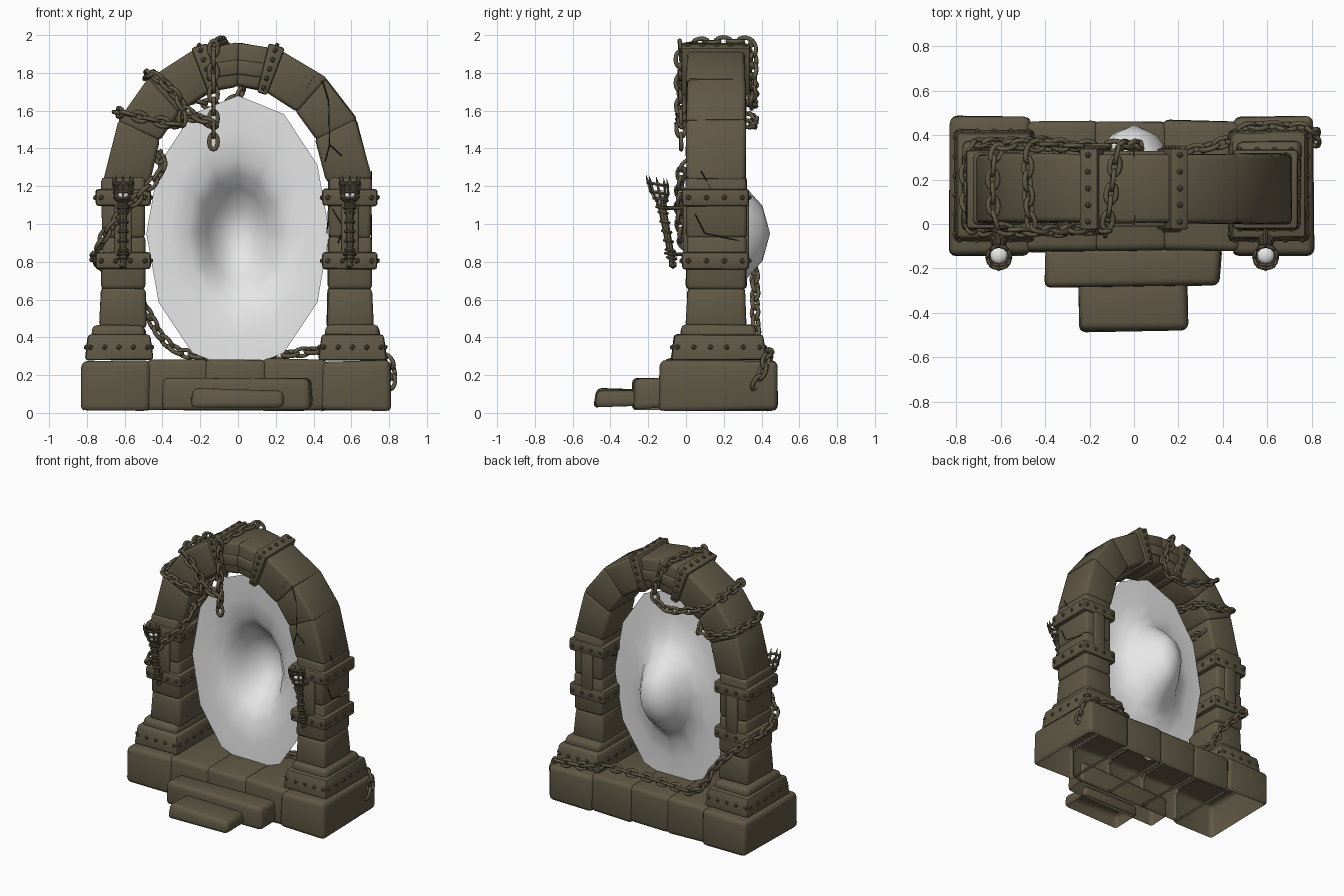
import bpy, bmesh, math, random
from mathutils import Vector, Matrix

if "Cube" in bpy.data.objects:
    bpy.data.objects.remove(bpy.data.objects["Cube"])

random.seed(4)

def material(name, c):
    m = bpy.data.materials.new(name)
    m.diffuse_color = (*c, 1)
    m.use_nodes = True
    m.node_tree.nodes["Principled BSDF"].inputs["Base Color"].default_value = m.diffuse_color
    return m

STONE = material("brown_stone", (0.118, 0.098, 0.060))
WHITE = material("portal_white", (0.8, 0.8, 0.8))
DARK = material("crack_dark", (0.012, 0.012, 0.008))

def finish(name, bm, mat=STONE, angle=50):
    me = bpy.data.meshes.new(name)
    bm.to_mesh(me)
    bm.free()
    me.materials.append(mat)
    me.shade_smooth()
    me.set_sharp_from_angle(angle=math.radians(angle))
    ob = bpy.data.objects.new(name, me)
    bpy.context.collection.objects.link(ob)
    return ob

def hexa(fn, bevel, jitter=0.0, seg=2):
    """Bevelled six-sided block; fn maps unit (u, v, w) corners to positions."""
    bm = bmesh.new()
    bmesh.ops.create_cube(bm, size=1)
    for v in bm.verts:
        v.co = Vector(fn(*(round(c + 0.5) for c in v.co)))
        v.co += Vector([random.uniform(-jitter, jitter) for _ in range(3)])
    bmesh.ops.bevel(bm, geom=bm.edges[:], offset=bevel, segments=seg, profile=0.5,
                    affect='EDGES', clamp_overlap=True)
    bmesh.ops.recalc_face_normals(bm, faces=bm.faces[:])
    return bm

def box(x0, x1, y0, y1, z0, z1, inset=0.0):
    def fn(u, v, w):
        k = inset * w
        return (x1 - k if u else x0 + k, y1 - k if v else y0 + k, z1 if w else z0)
    return fn

def drop_faces(bm, dirs):
    bm.normal_update()
    gone = [f for f in bm.faces if any(f.normal.dot(Vector(d)) > 0.93 for d in dirs)]
    bmesh.ops.delete(bm, geom=gone, context='FACES')

def rod(bm, p, q, r1, r2=None, n=8):
    p, q = Vector(p), Vector(q)
    d = q - p
    m = Matrix.Translation((p + q) / 2) @ d.to_track_quat('Z', 'Y').to_matrix().to_4x4()
    bmesh.ops.create_cone(bm, cap_ends=True, segments=n, radius1=r1,
                          radius2=r1 if r2 is None else r2, depth=d.length, matrix=m)

def ball(bm, p, r):
    bmesh.ops.create_icosphere(bm, subdivisions=1, radius=r, matrix=Matrix.Translation(p))

def ring(bm, c, T, N, a, b, r, n=12, k=6):
    """Oval ring in the plane of T and N."""
    B = T.cross(N)
    rows = []
    for i in range(n):
        t = 2 * math.pi * i / n
        out = (T * math.cos(t) * b + N * math.sin(t) * a).normalized()
        p = c + T * a * math.cos(t) + N * b * math.sin(t)
        rows.append([bm.verts.new(p + out * r * math.cos(s) + B * r * math.sin(s))
                     for s in (2 * math.pi * j / k for j in range(k))])
    for i in range(n):
        A, C = rows[i], rows[(i + 1) % n]
        for j in range(k):
            bm.faces.new((A[j], A[(j + 1) % k], C[(j + 1) % k], C[j]))

def chain(name, pts, pitch=0.062):
    P = [Vector(p) for p in pts]
    P = [2 * P[0] - P[1]] + P + [2 * P[-1] - P[-2]]
    dense = []
    for i in range(1, len(P) - 2):
        a, b, c, d = P[i - 1:i + 3]
        for t in (k / 30 for k in range(30)):
            dense.append(0.5 * (2 * b + (c - a) * t + (2 * a - 5 * b + 4 * c - d) * t * t
                                + (3 * b - a - 3 * c + d) * t ** 3))
    bm = bmesh.new()
    run, count = 0.0, 0
    for p, q in zip(dense, dense[1:]):
        run += (q - p).length
        if run >= pitch:
            run -= pitch
            T = (q - p).normalized()
            ref = Vector((0.3, 1, 0.2)) if abs(T.y) < 0.8 else Vector((1, 0, 0.3))
            N = T.cross(ref).normalized()
            N = Matrix.Rotation(0.35 + count % 2 * math.pi / 2, 3, T) @ N
            ring(bm, q, T, N, 0.042, 0.023, 0.0115)
            count += 1
    bmesh.ops.recalc_face_normals(bm, faces=bm.faces[:])
    finish(name, bm, angle=70)

# base blocks, hollow underneath, pressed together
xs = [-0.83, -0.48, -0.17, 0.14, 0.46, 0.81]
for i in range(5):
    end = i in (0, 4)
    x0, x1 = xs[i] - (0.016 if i else 0), xs[i + 1] + (0.016 if i < 4 else 0)
    bm = hexa(box(x0, x1, -0.14 if end else -0.125, 0.485 if end else 0.465,
                  0.01, 0.275 if end else 0.285, 0.004), 0.032, 0.006, 3)
    drop_faces(bm, [(0, 0, -1)] + ([(1, 0, 0)] if i < 4 else []) + ([(-1, 0, 0)] if i else []))
    finish(f"base_block_{i}", bm)
# front steps
for nm, b in (("upper_step", (-0.40, 0.39, -0.285, -0.10, 0.02, 0.18)),
              ("lower_step", (-0.25, 0.24, -0.485, -0.26, 0.03, 0.125))):
    bm = hexa(box(*b, 0.004), 0.03, 0.01, 3)
    drop_faces(bm, [(0, 0, -1)])
    finish(nm, bm)

def band(name, cx, hx, y0, y1, z0, z1, inset, nx, ny):
    """Metal band with rivets on all four sides."""
    bm = hexa(box(cx - hx, cx + hx, y0, y1, z0, z1, inset), 0.016, 0.002)
    z, k = (z0 + z1) / 2, inset / 2
    for i in range(nx):
        x = cx + (hx - 0.03) * (2 * i / (nx - 1) - 1)
        ball(bm, (x, y0 + k, z), 0.015)
        ball(bm, (x, y1 - k, z), 0.015)
    for i in range(ny):
        y = y0 + 0.035 + (y1 - y0 - 0.07) * i / (ny - 1)
        ball(bm, (cx - hx + k, y, z), 0.015)
        ball(bm, (cx + hx - k, y, z), 0.015)
    finish(name, bm, angle=40)

def torch(name, cx):
    def at(z, dx=0, dy=0):
        return Vector((cx + dx, -0.072 - (z - 0.8) * 0.19 + dy, z - dy * 0.19))
    bm = bmesh.new()
    rod(bm, at(0.80), at(1.11), 0.017, 0.022)
    ball(bm, at(0.785), 0.023)
    X, Y = Vector((1, 0, 0)), Vector((0, 1, -0.19)).normalized()
    for z in (0.82, 0.86, 0.91, 0.96, 1.01, 1.06, 1.10):
        ring(bm, at(z), X, Y, 0.022, 0.022, 0.009)
    for z, r in ((1.13, 0.036), (1.165, 0.047), (1.21, 0.052)):
        ring(bm, at(z), X, Y, r, r, 0.009)
    for i in range(8):
        c, s = math.cos(i * math.pi / 4), math.sin(i * math.pi / 4)
        a, b, d = (at(z, c * r, s * r) for z, r in ((1.11, 0.022), (1.165, 0.047), (1.21, 0.052)))
        rod(bm, a, b, 0.007, n=5)
        rod(bm, b, d, 0.007, n=5)
        rod(bm, d, at(1.25, c * 0.055, s * 0.055), 0.009, 0.001, n=5)
    for z in (0.84, 1.085):          # wall brackets
        rod(bm, at(z), (cx, 0.0, z), 0.01)
        ring(bm, at(z), X, Y, 0.03, 0.03, 0.008)
    finish(name, bm, angle=40)
    bm = bmesh.new()
    bmesh.ops.create_icosphere(bm, subdivisions=2, radius=0.043,
                               matrix=Matrix.Translation(at(1.155)) @ Matrix.Diagonal((1, 1, 0.6, 1)))
    finish(name + "_ember", bm, WHITE)

# pillars with plinths, bands, straps and torches
for s, side in ((-1, "left"), (1, "right")):
    cx, px = s * 0.60 - 0.008, s * 0.618 - 0.012
    band(f"{side}_plinth_band", px, 0.182, -0.08, 0.425, 0.28, 0.415, 0.018, 5, 6)
    finish(f"{side}_plinth_cap", hexa(box(px - 0.147, px + 0.147, -0.035, 0.375, 0.39, 0.465, 0.01), 0.025, 0.005))
    for i, (z0, z1, h, k) in enumerate(((0.45, 0.665, 0.125, 0.01), (0.655, 0.935, 0.116, 0.002),
                                        (0.925, 1.25, 0.114, 0.0))):
        finish(f"{side}_pillar_block_{i}",
               hexa(box(cx - h, cx + h, 0.0, 0.32, z0, z1, k), 0.022, 0.005))
    for i, z in enumerate((0.805, 1.14)):
        band(f"{side}_pillar_band_{i}", cx, 0.146, -0.022, 0.333, z - 0.045, z + 0.045, 0, 4, 4)
    for nm, y0, y1 in (("front", -0.015, 0.02), ("back", 0.30, 0.334)):
        finish(f"{side}_{nm}_strap", hexa(box(cx - 0.045, cx + 0.045, y0, y1, 0.83, 1.11), 0.008))
    torch(f"{side}_torch", cx)

# arch stones
def arch_pt(deg, r, y):
    t = math.radians(deg)     # r: 0 inner edge, 1 outer edge
    return Vector((-math.cos(t) * (0.466 + 0.236 * r), y, 1.2 + math.sin(t) * (0.53 + 0.225 * r)))

def arch_piece(a0, a1, r0, r1, y0, y1, bevel, jit=0.0):
    return hexa(lambda u, v, w: arch_pt(a1 if u else a0, r1 if w else r0, y1 if v else y0), bevel, jit)

joints = [3, 27, 48, 71, 90, 109, 131, 152, 177]
for i, (a, b) in enumerate(zip(joints, joints[1:])):
    finish(f"arch_stone_{i}", arch_piece(a - 0.7, b + 0.7, 0, 1.035, 0.005, 0.315, 0.022, 0.005))
# riveted keystone straps
for nm, a, b in (("left", 70, 77), ("right", 103, 110)):
    bm = arch_piece(a, b, -0.08, 1.10, -0.025, 0.34, 0.012)
    m = (a + b) / 2
    for i in range(5):
        for y in (-0.025, 0.34):
            ball(bm, arch_pt(m, 0.06 + 0.23 * i, y), 0.015)
        ball(bm, arch_pt(m, 1.10, 0.01 + 0.075 * i), 0.015)
    finish(f"{nm}_keystone_strap", bm, angle=40)
for i, (a, b) in enumerate(((76, 90), (90, 104))):
    finish(f"keystone_rim_{i}", arch_piece(a, b, 0.28, 0.62, -0.012, 0.328, 0.008))

# portal: twelve-sided funnel
bm = bmesh.new()
rows = []
for f, y in ((1, 0.15), (0.75, 0.155), (0.55, 0.18), (0.43, 0.235), (0.33, 0.32), (0.2, 0.405)):
    rows.append([bm.verts.new((0.485 * f * math.sin(t), y, 0.95 + 0.73 * f * math.cos(t)))
                 for t in (i * math.pi / 6 for i in range(12))])
tip = bm.verts.new((0, 0.445, 0.95))
for i in range(12):
    j = (i + 1) % 12
    for A, B in zip(rows, rows[1:]):
        bm.faces.new((A[i], A[j], B[j], B[i]))
    bm.faces.new((rows[-1][i], rows[-1][j], tip))
finish("portal", bm, WHITE, 180)

# chains
chain("crown_chain", [(-0.13, -0.025, 1.37), (-0.13, -0.03, 1.65), (-0.13, -0.03, 1.91), (-0.12, 0.0, 1.95),
                      (-0.08, 0.30, 1.965), (-0.05, 0.355, 1.91), (0.02, 0.35, 1.72), (-0.08, 0.35, 1.63),
                      (-0.25, 0.35, 1.66), (-0.42, 0.355, 1.73), (-0.475, 0.30, 1.775), (-0.465, 0.02, 1.795),
                      (-0.42, -0.025, 1.77), (-0.335, -0.025, 1.69), (-0.27, -0.025, 1.60), (-0.14, -0.025, 1.53)])
chain("shoulder_chain", [(-0.30, -0.025, 1.62), (-0.31, -0.03, 1.53), (-0.47, -0.025, 1.555), (-0.59, -0.02, 1.585),
                         (-0.63, 0.05, 1.59), (-0.63, 0.28, 1.59), (-0.58, 0.35, 1.57), (-0.45, 0.355, 1.53),
                         (-0.34, 0.33, 1.53), (-0.31, 0.15, 1.56), (-0.28, 0.0, 1.57), (-0.17, -0.025, 1.55)])
chain("pillar_chain", [(-0.43, 0.30, 1.38), (-0.42, 0.1, 1.36), (-0.40, -0.01, 1.30), (-0.47, -0.03, 1.20),
                       (-0.60, -0.035, 1.07), (-0.70, -0.025, 0.95), (-0.735, 0.0, 0.88), (-0.755, 0.15, 0.82),
                       (-0.735, 0.34, 0.79), (-0.62, 0.365, 0.69), (-0.49, 0.365, 0.55), (-0.41, 0.37, 0.41),
                       (-0.28, 0.35, 0.315), (0.0, 0.32, 0.305), (0.25, 0.33, 0.31), (0.41, 0.37, 0.33),
                       (0.52, 0.435, 0.32), (0.70, 0.435, 0.30), (0.79, 0.425, 0.285), (0.815, 0.40, 0.21),
                       (0.81, 0.35, 0.12)])

# cracks on the right-hand stones
cracks = [[(0.36, 0.004, 1.71), (0.40, 0.004, 1.78), (0.45, 0.004, 1.75), (0.48, 0.004, 1.65), (0.485, 0.002, 1.42),
           (0.55, 0.0, 1.36)],
          [(0.485, 0.002, 1.42), (0.46, 0.002, 1.33)],
          [(0.50, 0.0, 1.08), (0.56, 0.0, 0.98), (0.53, 0.0, 0.90)],
          [(0.47, 0.03, 0.95), (0.478, 0.10, 1.04), (0.478, 0.2, 1.07)],
          [(0.707, 0.08, 1.28), (0.707, 0.13, 1.19)],
          [(0.707, 0.05, 1.05), (0.707, 0.10, 0.95), (0.707, 0.29, 0.91)]]
bm = bmesh.new()
for c in cracks:
    for p, q in zip(c, c[1:]):
        rod(bm, p, q, 0.003, n=4)
finish("cracks", bm, DARK)
